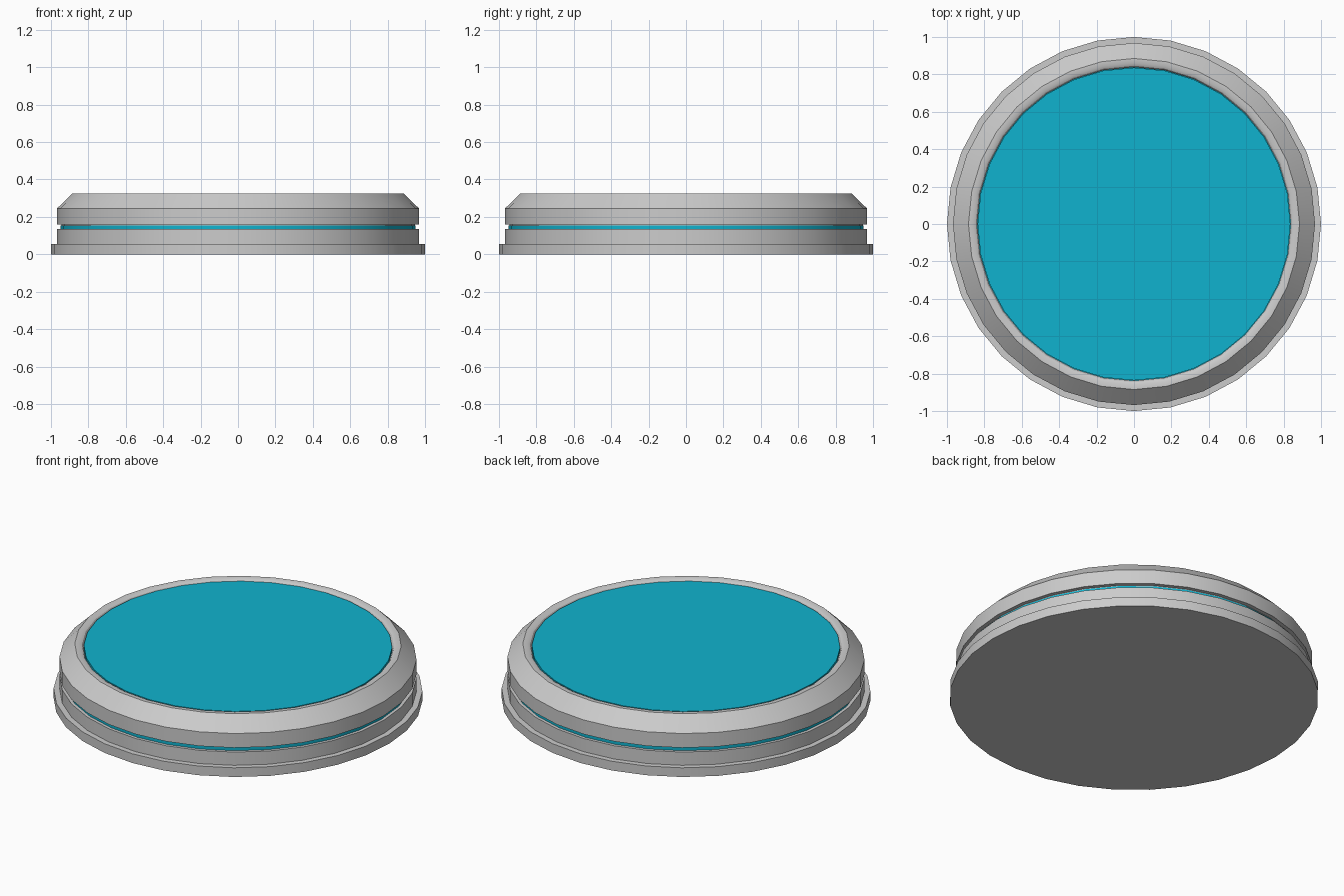
import bpy, bmesh, math

if "Cube" in bpy.data.objects:
    bpy.data.objects.remove(bpy.data.objects["Cube"])

SIDES = 32

# colour for the glowing parts
cyan = bpy.data.materials.new("cyan_glow")
cyan.diffuse_color = (0.005, 0.45, 0.62, 1)
cyan.use_nodes = True
cyan.node_tree.nodes["Principled BSDF"].inputs["Base Color"].default_value = cyan.diffuse_color


def lathe(name, profile, closed=False, mat=None):
    """Spin (radius, z) points round z; open profiles get flat end caps."""
    bm = bmesh.new()
    rings = []
    for r, z in profile:
        angles = [2 * math.pi * i / SIDES for i in range(SIDES)]
        rings.append([bm.verts.new((r * math.cos(a), r * math.sin(a), z)) for a in angles])
    pairs = list(zip(rings, rings[1:]))
    if closed:
        pairs.append((rings[-1], rings[0]))
    else:
        bm.faces.new(rings[0][::-1])
        bm.faces.new(rings[-1])
    for a, b in pairs:
        for i in range(SIDES):
            j = (i + 1) % SIDES
            bm.faces.new((a[i], a[j], b[j], b[i]))
    bmesh.ops.recalc_face_normals(bm, faces=bm.faces)
    mesh = bpy.data.meshes.new(name)
    bm.to_mesh(mesh)
    bm.free()
    obj = bpy.data.objects.new(name, mesh)
    bpy.context.collection.objects.link(obj)
    if mat:
        mesh.materials.append(mat)
    bpy.ops.object.select_all(action='DESELECT')
    obj.select_set(True)
    bpy.context.view_layer.objects.active = obj
    bpy.ops.object.shade_smooth_by_angle(angle=math.radians(30))
    return obj


# foot flange and lower drum
lathe("base", [(1, 0), (1, 0.055), (0.968, 0.055), (0.968, 0.134)])

# lit strip in the groove between base and rim
lathe("light_strip", [(0.95, 0.134), (0.95, 0.153)], mat=cyan)

# upper rim with chamfered shoulder and a stepped inner lip
lathe("rim", [(0.945, 0.153), (0.945, 0.16), (0.968, 0.16), (0.968, 0.245),
              (0.885, 0.325), (0.86, 0.325), (0.846, 0.318), (0.838, 0.305),
              (0.838, 0.153)], closed=True)

# flat lit top plate
lathe("top_plate", [(0.836, 0.153), (0.836, 0.316)], mat=cyan)
